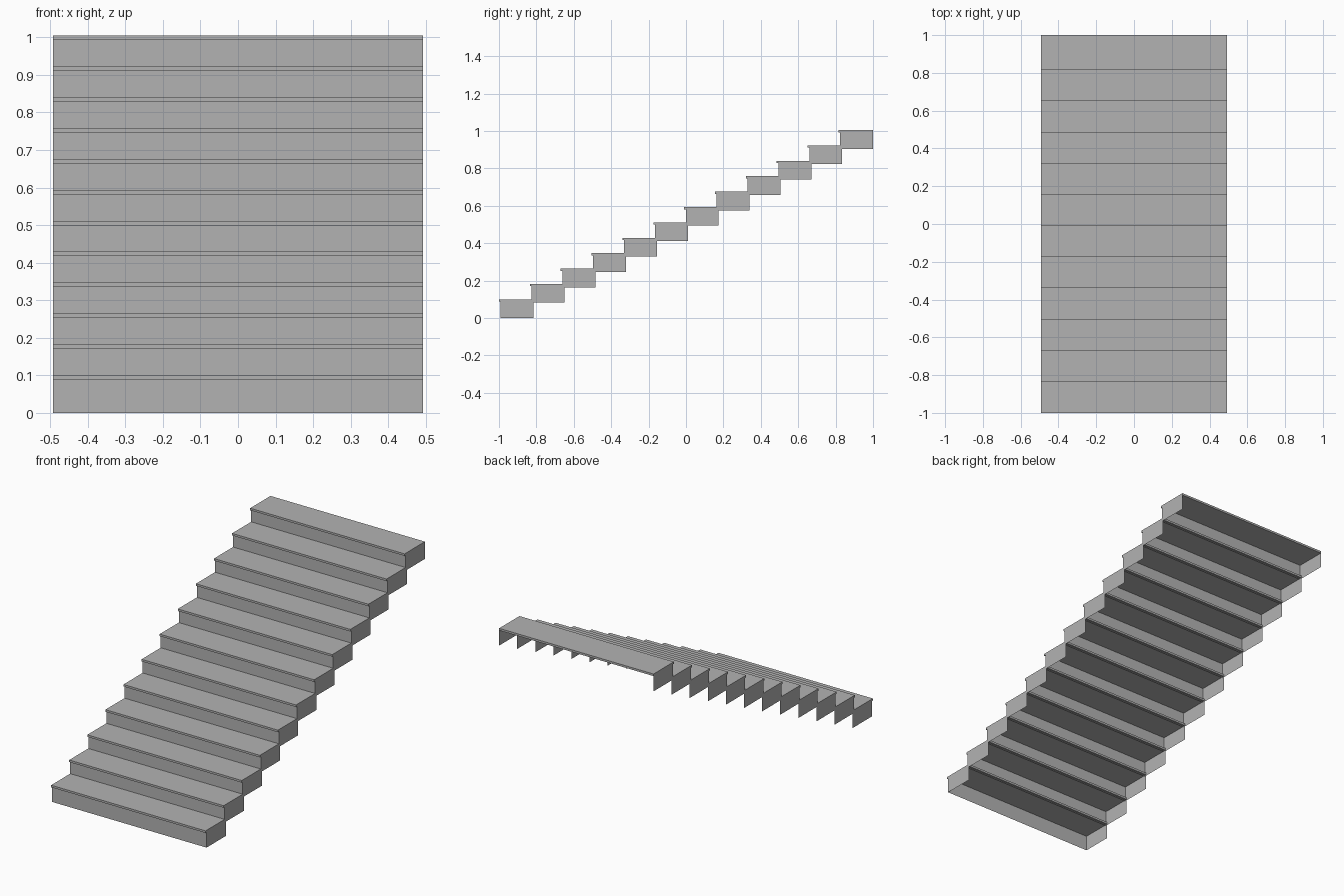
import bpy
import bmesh
from mathutils import Vector

cube = bpy.data.objects.get("Cube")
if cube:
    bpy.data.objects.remove(cube, do_unlink=True)

STEPS = 12
HALF_W = 0.493      # half the stair width
RUN, RISE = 0.165, 0.0823
DEPTH = 0.185       # tread depth, overlapping the next step
HEIGHT = 0.1        # full height of one step
SLAB = 0.012        # tread thickness
NOSE = 0.009        # tread overhang in front of the riser

grey = bpy.data.materials.new("plain grey")
grey.use_nodes = True
colour = (0.45, 0.45, 0.45, 1)
grey.diffuse_color = colour
grey.node_tree.nodes["Principled BSDF"].inputs["Base Color"].default_value = colour


def finish(name, bm):
    mesh = bpy.data.meshes.new(name)
    bm.to_mesh(mesh)
    bm.free()
    mesh.materials.append(grey)
    obj = bpy.data.objects.new(name, mesh)
    bpy.context.collection.objects.link(obj)
    return obj


def tread(name, y, z):
    """Closed slab whose front top edge lies at y, z."""
    bm = bmesh.new()
    bmesh.ops.create_cube(bm, size=1)
    bmesh.ops.scale(bm, vec=(2 * HALF_W, DEPTH, SLAB), verts=bm.verts)
    bmesh.ops.translate(bm, vec=(0, y + DEPTH / 2, z - SLAB / 2), verts=bm.verts)
    return finish(name, bm)


def support(name, y_front, y_back, z_low, z_high):
    """Thin riser with two side panels, open at the back and below."""
    bm = bmesh.new()
    path = [(-HALF_W, y_back), (-HALF_W, y_front), (HALF_W, y_front), (HALF_W, y_back)]
    low = [bm.verts.new(Vector((x, y, z_low))) for x, y in path]
    high = [bm.verts.new(Vector((x, y, z_high))) for x, y in path]
    for i in range(len(path) - 1):
        bm.faces.new((low[i], low[i + 1], high[i + 1], high[i]))
    return finish(name, bm)


# Flight of overlapping steps rising towards the back
for i in range(STEPS):
    y = -1 + i * RUN
    z = i * RISE
    tread(f"tread_{i + 1}", y, z + HEIGHT)
    support(f"riser_and_sides_{i + 1}", y + NOSE, y + DEPTH, z, z + HEIGHT - SLAB)
